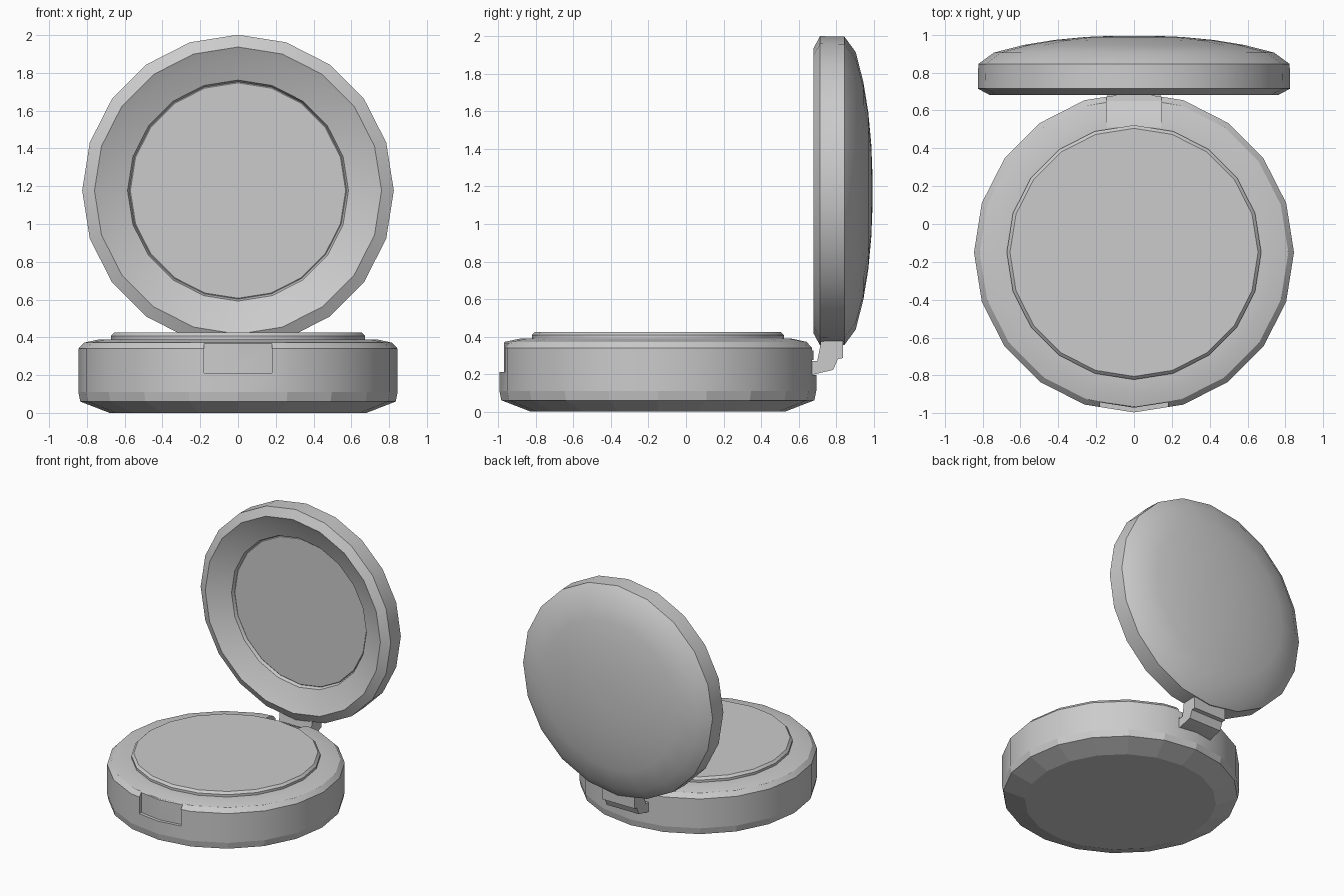
import bpy, bmesh, math
from mathutils import Matrix

if "Cube" in bpy.data.objects:
    bpy.data.objects.remove(bpy.data.objects["Cube"])

SIDES = 20


def make_object(name, bm):
    bmesh.ops.recalc_face_normals(bm, faces=bm.faces)
    mesh = bpy.data.meshes.new(name)
    bm.to_mesh(mesh)
    bm.free()
    obj = bpy.data.objects.new(name, mesh)
    bpy.context.collection.objects.link(obj)
    return obj


def lathe(name, profile, matrix):
    """Revolve (radius, height) points; open ends are capped."""
    bm = bmesh.new()
    rings = []
    for r, h in profile:
        rings.append([bm.verts.new((r * math.sin(2 * math.pi * i / SIDES),
                                    r * math.cos(2 * math.pi * i / SIDES), h))
                      for i in range(SIDES)])
    for a, b in zip(rings, rings[1:]):
        for i in range(SIDES):
            j = (i + 1) % SIDES
            bm.faces.new((a[i], a[j], b[j], b[i]))
    bm.faces.new(rings[0])
    bm.faces.new(rings[-1])
    bm.transform(matrix)
    return make_object(name, bm)


def prism(name, outline, to_3d, lo, hi):
    """Extrude a 2D outline between two depths."""
    bm = bmesh.new()
    a = [bm.verts.new(to_3d(u, v, lo)) for u, v in outline]
    b = [bm.verts.new(to_3d(u, v, hi)) for u, v in outline]
    n = len(outline)
    for i in range(n):
        j = (i + 1) % n
        bm.faces.new((a[i], a[j], b[j], b[i]))
    bm.faces.new(a)
    bm.faces.new(b)
    return make_object(name, bm)


def select(obj):
    bpy.ops.object.select_all(action='DESELECT')
    obj.select_set(True)
    bpy.context.view_layer.objects.active = obj


def cut(obj, cutter):
    mod = obj.modifiers.new("cut", 'BOOLEAN')
    mod.operation = 'DIFFERENCE'
    mod.solver = 'EXACT'
    mod.object = cutter
    select(obj)
    bpy.ops.object.modifier_apply(modifier=mod.name)
    bpy.data.objects.remove(cutter)


def smooth(obj, angle=25):
    select(obj)
    bpy.ops.object.shade_smooth_by_angle(angle=math.radians(angle))


def side(u, v, d):
    return (d, u, v)


def plan(u, v, d):
    return (u, v, d)


base_place = Matrix.Translation((0, -0.15, 0))
# lid axis points backwards (+y)
lid_place = Matrix.Translation((0, 0, 1.177)) @ Matrix.Rotation(-math.pi / 2, 4, 'X')

# round base
base = lathe("base", [(0.68, 0), (0.835, 0.06), (0.845, 0.11), (0.845, 0.34),
                      (0.815, 0.372), (0.74, 0.388), (0.66, 0.39)], base_place)

# thumb notch at the front of the base
cut(base, prism("thumb_notch", [(-0.18, -1.1), (-0.18, -0.942), (0, -0.97),
                                (0.18, -0.942), (0.18, -1.1)], plan, 0.21, 0.5))

# hinge recess at the back of the base
cut(base, prism("hinge_recess", [(0.51, 0.5), (0.51, 0.387), (0.60, 0.365), (0.65, 0.328),
                                 (0.68, 0.325), (0.68, 0.275), (0.63, 0.27), (0.63, 0.195),
                                 (0.9, 0.195), (0.9, 0.5)], side, -0.145, 0.145))
smooth(base)
for p in base.data.polygons:
    if p.center.z < 0.11:
        p.use_smooth = False

# powder pan
pan = lathe("powder_pan", [(0.672, 0.38), (0.672, 0.408), (0.655, 0.425)], base_place)
smooth(pan)

# domed lid with hollow inside
lid = lathe("lid", [(0.10, 0.994), (0.25, 0.988), (0.42, 0.972), (0.58, 0.946),
                    (0.74, 0.905), (0.822, 0.845), (0.825, 0.715), (0.76, 0.68),
                    (0.70, 0.71), (0.585, 0.755), (0.575, 0.785)], lid_place)
smooth(lid)

# mirror in the lid
mirror = lathe("mirror", [(0.574, 0.80), (0.574, 0.778), (0.57, 0.775)], lid_place)
smooth(mirror)

# hinge arm joining lid and base
arm = prism("hinge_arm", [(0.72, 0.40), (0.715, 0.345), (0.70, 0.27), (0.62, 0.268),
                          (0.62, 0.20), (0.67, 0.195), (0.785, 0.222), (0.81, 0.28),
                          (0.838, 0.285), (0.838, 0.40)], side, -0.14, 0.14)
smooth(arm)
